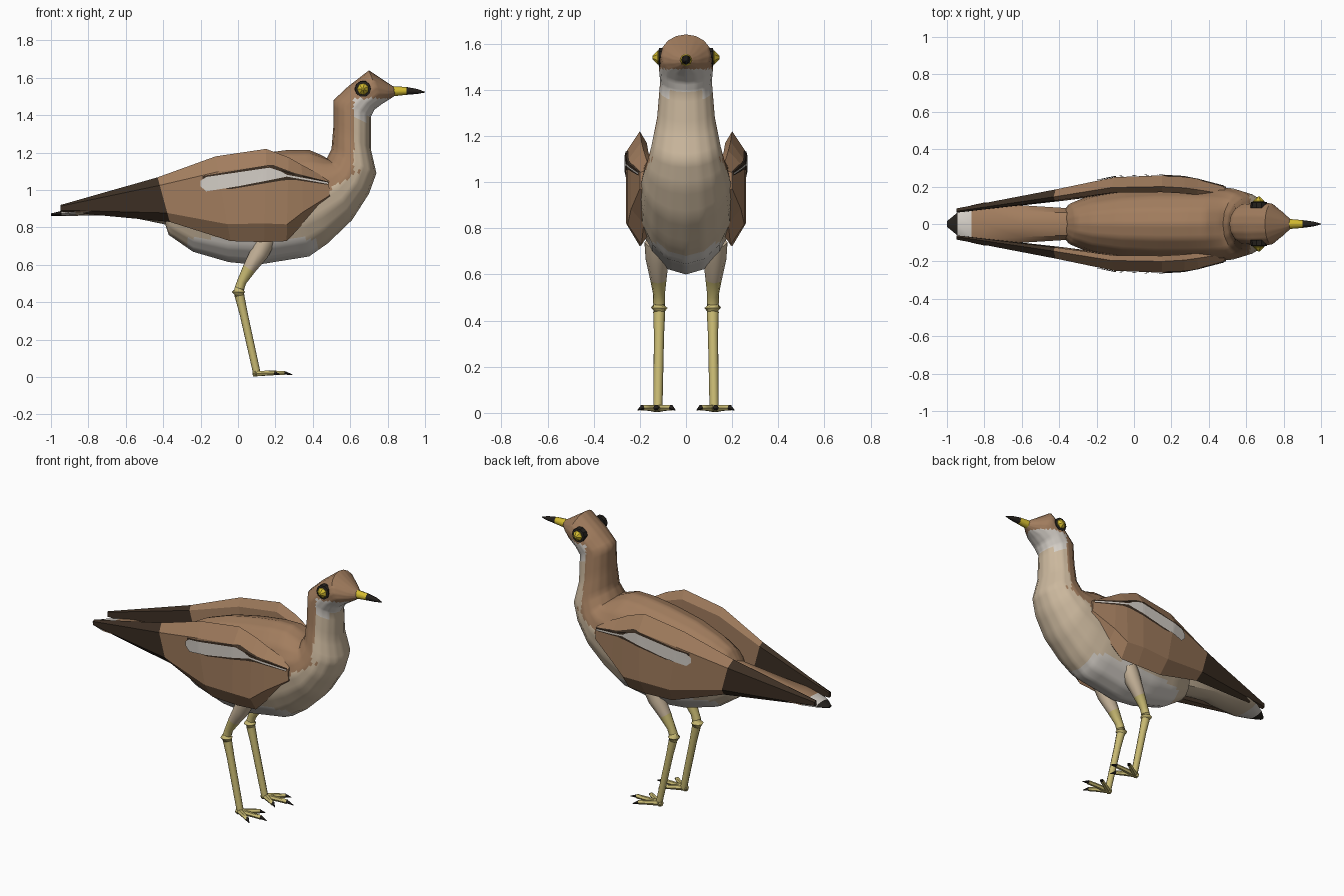
import bpy, bmesh, math
from mathutils import Vector
from mathutils.bvhtree import BVHTree

if "Cube" in bpy.data.objects:
    bpy.data.objects.remove(bpy.data.objects["Cube"])

COLORS = {
    "brown": (0.36, 0.205, 0.112), "buff": (0.60, 0.48, 0.34), "pale_grey": (0.66, 0.62, 0.57),
    "dark_brown": (0.045, 0.028, 0.017), "leg_yellow": (0.58, 0.49, 0.17),
    "bright_yellow": (0.66, 0.50, 0.03), "black": (0.018, 0.015, 0.012)}
NAMES = list(COLORS)
MATS = []
for n, c in COLORS.items():
    m = bpy.data.materials.new(n)
    m.diffuse_color = (*c, 1)
    m.use_nodes = True
    m.node_tree.nodes["Principled BSDF"].inputs["Base Color"].default_value = m.diffuse_color
    MATS.append(m)


def finish(name, bm, rule, smooth=None):
    """Turn a bmesh into an object, colouring each face by a rule (centre, normal) -> colour name."""
    bm.normal_update()
    for f in bm.faces:
        f.material_index = NAMES.index(rule(f.calc_center_median(), f.normal))
    me = bpy.data.meshes.new(name)
    bm.to_mesh(me)
    bm.free()
    for m in MATS:
        me.materials.append(m)
    ob = bpy.data.objects.new(name, me)
    bpy.context.collection.objects.link(ob)
    if smooth:
        bpy.ops.object.select_all(action='DESELECT')
        ob.select_set(True)
        bpy.context.view_layer.objects.active = ob
        bpy.ops.object.shade_smooth_by_angle(angle=math.radians(smooth))
    return ob


def loft(name, rings, rule, side=1, smooth=None, cuts=0):
    """Skin a list of closed rings and cap both ends."""
    bm = bmesh.new()
    vs = [[bm.verts.new((p[0], p[1] * side, p[2])) for p in r] for r in rings]
    n = len(vs[0])
    for a, b in zip(vs, vs[1:]):
        for i in range(n):
            bm.faces.new((a[i], a[(i + 1) % n], b[(i + 1) % n], b[i]))
    bm.faces.new(vs[0])
    bm.faces.new(vs[-1])
    if cuts:
        edges = {e for f in bm.faces if len(f.verts) == 4 for e in f.edges}
        bmesh.ops.subdivide_edges(bm, edges=list(edges), cuts=cuts, use_grid_fill=True)
    bmesh.ops.recalc_face_normals(bm, faces=bm.faces)
    return finish(name, bm, rule, smooth)


def oval(xt, zt, xb, zb, hw, n=16):
    """Elliptical ring between a top and a bottom point, with half width hw."""
    c, u = Vector(((xt + xb) / 2, 0, (zt + zb) / 2)), Vector(((xt - xb) / 2, 0, (zt - zb) / 2))
    return [c + u * math.cos(a) + Vector((0, hw * math.sin(a), 0))
            for a in (i * math.tau / n for i in range(n))]


def tube(name, pts, rule, side=1, n=8, smooth=50):
    """Round tube through (x, y, z, radius) points."""
    rings = []
    for i, p in enumerate(pts):
        d = Vector(pts[min(i + 1, len(pts) - 1)][:3]) - Vector(pts[max(i - 1, 0)][:3])
        q = d.to_track_quat('Z', 'Y')
        rings.append([Vector(p[:3]) + q @ Vector((p[3] * math.cos(a), p[3] * math.sin(a), 0))
                      for a in (k * math.tau / n for k in range(n))])
    return loft(name, rings, rule, side, smooth)


def lerp(poly, x):
    for (x0, z0), (x1, z1) in zip(poly, poly[1:]):
        if x <= x1:
            return z0 + (z1 - z0) * max(0, (x - x0) / (x1 - x0))
    return poly[-1][1]


# Body, neck and head in one skin
def body_color(c, n):
    x, z = c.x, c.z
    if z > 1.49 or (z > 1.1 and x < 0.62) or (z <= 1.1 and z > max(0.84, 0.95 + (x - 0.4) * 0.6)):
        return "brown"
    if z > 1.38 or (z < 0.74 and -0.28 < x < 0.42):
        return "pale_grey"
    return "buff"


body = [(-0.36, 0.98, -0.39, 0.82, 0.07), (-0.31, 1.05, -0.37, 0.76, 0.11), (-0.22, 1.10, -0.24, 0.67, 0.155),
        (-0.07, 1.155, -0.05, 0.615, 0.19), (0.12, 1.195, 0.10, 0.60, 0.205), (0.27, 1.215, 0.38, 0.645, 0.205),
        (0.38, 1.215, 0.48, 0.715, 0.20), (0.45, 1.185, 0.61, 0.84, 0.19), (0.475, 1.17, 0.70, 0.98, 0.172),
        (0.50, 1.22, 0.74, 1.09, 0.15), (0.51, 1.34, 0.71, 1.22, 0.125), (0.51, 1.48, 0.71, 1.39, 0.112),
        (0.59, 1.555, 0.73, 1.43, 0.117), (0.70, 1.64, 0.77, 1.46, 0.11), (0.79, 1.58, 0.81, 1.485, 0.06),
        (0.835, 1.55, 0.84, 1.505, 0.024)]
loft("body", [oval(*r) for r in body], body_color, smooth=50, cuts=3)


# Tail with pale band and black tip
def tail_color(c, n):
    if c.x < -0.945:
        return "black"
    if c.x < -0.87:
        return "pale_grey"
    return "brown" if n.z > -0.1 else "buff"


tail = [(-0.25, 1.02, 0.76, 0.09), (-0.36, 0.985, 0.81, 0.085), (-0.60, 0.94, 0.86, 0.10), (-0.80, 0.912, 0.865, 0.115),
        (-0.87, 0.90, 0.862, 0.10), (-0.945, 0.888, 0.86, 0.06), (-1.0, 0.875, 0.862, 0.015)]
loft("tail", [oval(x, t, x, b, w, 8) for x, t, b, w in tail], tail_color, smooth=35)

# Beak
tube("beak", [(0.815, 0, 1.528, 0.028), (0.90, 0, 1.53, 0.021), (0.96, 0, 1.527, 0.013), (1.0, 0, 1.523, 0.002)],
     lambda c, n: "bright_yellow" if c.x < 0.9 else "black")

# Wing stations: top x, top z, bottom x, bottom z, outer y, thickness
wing = [(-0.95, 0.92, -0.95, 0.885, 0.083, 0.015), (-0.43, 1.068, -0.365, 0.83, 0.185, 0.04),
        (-0.12, 1.18, -0.04, 0.727, 0.25, 0.055), (0.15, 1.22, 0.14, 0.722, 0.26, 0.06),
        (0.27, 1.175, 0.26, 0.727, 0.253, 0.06), (0.34, 1.135, 0.35, 0.82, 0.238, 0.055),
        (0.485, 1.06, 0.492, 0.95, 0.20, 0.04)]
SECTION = [(0, 1), (0.18, 0), (0.8, 0), (1, 1), (0.9, 1.5), (0.1, 1.5)]
rings = [[(xt + (xb - xt) * k, y - t * d, zt + (zb - zt) * k) for k, d in SECTION]
         for xt, zt, xb, zb, y, t in wing]

# Wing stripe outlines: colour, lift, x range, upper edge, lower edge
STRIPES = [
    ("dark", "dark_brown", 0.004, -0.19, 0.48, [(-0.19, 1.075), (0.18, 1.137), (0.3, 1.092), (0.48, 1.047)],
     [(-0.19, 1.06), (-0.05, 1.003), (0.24, 1.052), (0.3, 1.055), (0.48, 1.028)]),
    ("pale", "pale_grey", 0.007, -0.2, 0.26, [(-0.2, 1.05), (-0.17, 1.07), (0.17, 1.12), (0.23, 1.1), (0.26, 1.082)],
     [(-0.2, 1.02), (-0.17, 0.993), (0, 1.02), (0.23, 1.065), (0.26, 1.072)]),
    ("thin", "pale_grey", 0.007, 0.26, 0.48, [(0.26, 1.082), (0.48, 1.041)], [(0.26, 1.072), (0.48, 1.033)])]


def stripe(name, color, lift, x0, x1, upper, lower, tree, side, nx=30, nz=5):
    """Thin plate draped on the outside of the wing."""
    bm = bmesh.new()
    grid = []
    for i in range(nx + 1):
        x = x0 + (x1 - x0) * i / nx
        a, b = lerp(upper, x), lerp(lower, x)
        col = []
        for j in range(nz + 1):
            z = a + (b - a) * j / nz
            hit = tree.ray_cast(Vector((x, 1, z)), Vector((0, -1, 0)))[0]
            col.append(bm.verts.new((x, side * ((hit.y if hit else 0.18) + lift), z)))
        grid.append(col)
    for a, b in zip(grid, grid[1:]):
        for j in range(nz):
            q = (a[j], b[j], b[j + 1], a[j + 1])
            bm.faces.new(q if side > 0 else q[::-1])
    finish(name, bm, lambda c, n: color)


tree = None
for side, tag in ((1, "left"), (-1, "right")):
    # Wing with dark flight feathers
    ob = loft("wing_" + tag, rings, lambda c, n: "dark_brown" if c.x < -0.55 else "brown", side)
    if tree is None:
        tree = BVHTree.FromPolygons([v.co.copy() for v in ob.data.vertices],
                                    [tuple(p.vertices) for p in ob.data.polygons])
    for part, color, *rest in STRIPES:
        stripe(f"wing_stripe_{part}_{tag}", color, *rest, tree, side)

    # Eye: dark rim and pointed yellow eyeball
    ex, ez = 0.668, 1.54
    tube("eye_rim_" + tag, [(ex, 0.085, ez, 0.045), (ex, 0.116, ez, 0.043), (ex, 0.12, ez, 0.03)],
         lambda c, n: "black", side, 10, 20)
    tube("eye_" + tag, [(ex, 0.10, ez, 0.034), (ex, 0.123, ez, 0.031), (ex, 0.146, ez, 0.006)],
         lambda c, n: "bright_yellow", side, 7, 20)

    # Leg: feathered thigh, knobbly joint, straight shank
    tube("leg_" + tag, [(0.15, 0.125, 0.74, 0.055), (0.115, 0.125, 0.665, 0.05), (0.06, 0.12, 0.58, 0.036),
                        (0.02, 0.117, 0.51, 0.025), (0.008, 0.116, 0.475, 0.026), (0.002, 0.116, 0.455, 0.036),
                        (0.008, 0.116, 0.435, 0.026), (0.03, 0.117, 0.34, 0.022), (0.102, 0.122, 0.015, 0.02)],
         lambda c, n: "buff" if c.z > 0.56 else "leg_yellow", side)

    # Three toes with dark claws
    for toe, dx, dy in (("inner", 0.12, -0.075), ("middle", 0.185, 0.005), ("outer", 0.12, 0.08)):
        at = lambda k, z, r: (0.098 + dx * k, 0.125 + dy * k, z, r)
        tube(f"toe_{toe}_{tag}", [at(-0.1, 0.018, 0.017), at(0.5, 0.022, 0.014), at(0.82, 0.022, 0.013),
                                  at(0.83, 0.022, 0.010), at(1.05, 0.012, 0.002)],
             lambda c, n, lim=0.098 + dx * 0.82: "black" if c.x > lim else "leg_yellow", side, 6)
